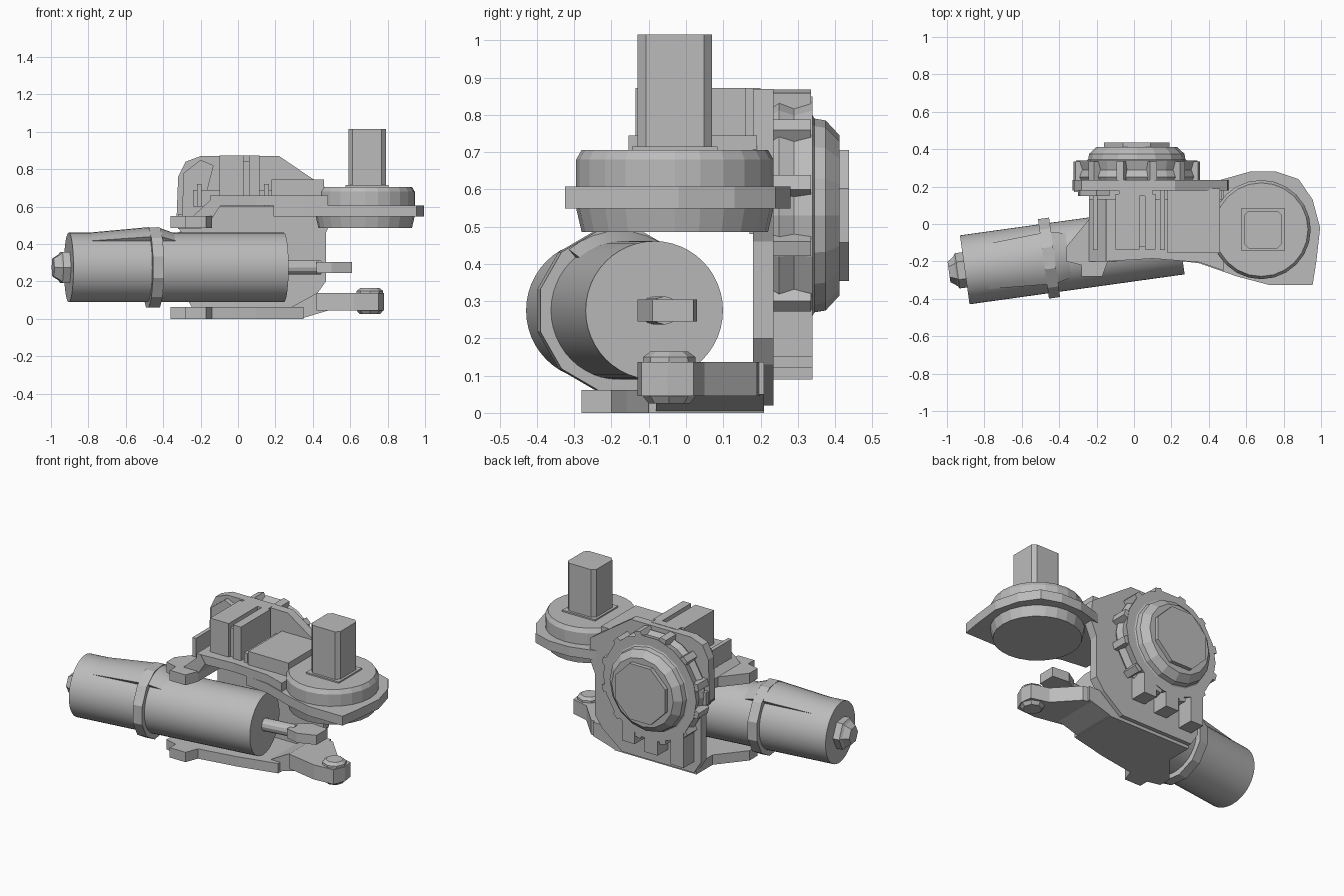
import bpy, bmesh, math
from mathutils import Matrix, Vector

cube = bpy.data.objects.get("Cube")
if cube:
    bpy.data.objects.remove(cube)

grey = bpy.data.materials.new("plain_grey")
grey.use_nodes = True
COLOUR = (0.5, 0.5, 0.5, 1)
grey.diffuse_color = COLOUR
grey.node_tree.nodes["Principled BSDF"].inputs["Base Color"].default_value = COLOUR


def finish(name, bm, smooth=False):
    bmesh.ops.recalc_face_normals(bm, faces=bm.faces)
    mesh = bpy.data.meshes.new(name)
    bm.to_mesh(mesh)
    bm.free()
    mesh.materials.append(grey)
    ob = bpy.data.objects.new(name, mesh)
    bpy.context.scene.collection.objects.link(ob)
    if smooth:
        bpy.ops.object.select_all(action="DESELECT")
        ob.select_set(True)
        bpy.context.view_layer.objects.active = ob
        bpy.ops.object.shade_smooth_by_angle(angle=math.radians(25))
    return ob


def loft(name, rings, smooth=False):
    """Skin a list of equal-sized point rings and cap both ends."""
    bm = bmesh.new()
    rows = [[bm.verts.new(p) for p in ring] for ring in rings]
    n = len(rows[0])
    for a, b in zip(rows, rows[1:]):
        for i in range(n):
            j = (i + 1) % n
            bm.faces.new((a[i], a[j], b[j], b[i]))
    bm.faces.new(rows[0])
    bm.faces.new(rows[-1])
    return finish(name, bm, smooth)


def plate(name, outline, z0, z1):
    return loft(name, [[(x, y, z) for x, y in outline] for z in (z0, z1)])


def upright(name, outline, y0, y1):
    return loft(name, [[(x, y, z) for x, z in outline] for y in (y0, y1)])


def box(name, x, y, z):
    return plate(name, [(x[0], y[0]), (x[1], y[0]), (x[1], y[1]), (x[0], y[1])], *z)


def turned(name, matrix, profile, sides, smooth=False, turn=0.0):
    """Turn (height, radius) pairs about the local z axis."""
    rings = []
    for h, r in profile:
        angles = [turn + math.tau * i / sides for i in range(sides)]
        rings.append([matrix @ Vector((r * math.cos(a), r * math.sin(a), h)) for a in angles])
    return loft(name, rings, smooth)


# Motor: local z runs along its tilted length
start, end = Vector((-0.905, -0.245, 0.275)), Vector((0.245, -0.085, 0.275))
axis = (end - start).normalized()
length = (end - start).length
motor = Matrix.Translation(start) @ axis.to_track_quat("Z", "Y").to_matrix().to_4x4()
turned("motor_body", motor, [(0, 0.186), (length, 0.186)], 48, True)
turned("motor_collar", motor, [(0.425, 0.222), (0.485, 0.222)], 12, turn=math.pi / 12)
turned("motor_tail", motor, [(-0.06, 0.065), (-0.04, 0.095), (0.01, 0.095)], 6)
turned("motor_tail_tip", motor, [(-0.085, 0.055), (-0.05, 0.08)], 6)
turned("motor_shaft", motor, [(length - 0.01, 0.038), (length + 0.2, 0.038)], 12, True)


# Shell swelling up to the collar, above the motor
def shell_ring(h, r):
    arc = [math.radians(a) for a in range(50, 131, 10)]
    side = Vector((-axis.y, axis.x, 0))
    centre = start + axis * h
    outer = [centre + side * math.cos(a) * r + Vector((0, 0, math.sin(a) * r)) for a in arc]
    inner = [centre + side * math.cos(a) * 0.17 + Vector((0, 0, math.sin(a) * 0.17)) for a in reversed(arc)]
    return outer + inner


loft("motor_shell", [shell_ring(0.1, 0.185), shell_ring(0.43, 0.215)], True)
loft("shell_relief", [shell_ring(0.48, 0.215), shell_ring(0.56, 0.186)], True)
plate("shaft_eye", [(0.42, -0.11), (0.5, -0.13), (0.61, -0.09), (0.61, 0.02), (0.5, 0.03), (0.42, -0.02)], 0.245, 0.305)

# Back plate carrying the round gear housing
upright("back_plate", [
    (-0.22, 0.02), (0.28, 0.02), (0.42, 0.13), (0.47, 0.2), (0.47, 0.46), (0.51, 0.55),
    (0.5, 0.68), (0.22, 0.87), (-0.2, 0.87), (-0.28, 0.84), (-0.32, 0.76),
    (-0.33, 0.5), (-0.27, 0.42), (-0.27, 0.1)], 0.18, 0.235)
hub = Matrix.Translation((0.015, 0, 0.53)) @ Matrix.Rotation(-math.pi / 2, 4, "X")
turned("housing_ring", hub, [(0.22, 0.305), (0.25, 0.325), (0.29, 0.31), (0.34, 0.325)], 18)
turned("housing_step", hub, [(0.33, 0.285), (0.345, 0.26), (0.375, 0.255), (0.412, 0.215)], 16)
turned("housing_cap", hub, [(0.4, 0.19), (0.437, 0.19)], 8, turn=math.pi / 8)

# Teeth around the housing rim, longer tabs hanging below
for i in range(12):
    m = hub @ Matrix.Rotation(math.tau * (i + 0.5) / 12, 4, "Z")
    corners = [(0.28, -0.035), (0.345, -0.02), (0.345, 0.02), (0.28, 0.035)]
    loft(f"housing_tooth_{i + 1}", [[m @ Vector((x, y, h)) for x, y in corners] for h in (0.23, 0.335)])
for i, x in enumerate((-0.22, -0.04, 0.12)):
    box(f"lower_tab_{i + 1}", (x, x + 0.09), (0.22, 0.34), (0.09 + 0.03 * i, 0.32))
box("side_tab", (-0.32, -0.2), (0.17, 0.26), (0.48, 0.56))

# Upper bracket: flat deck, bent shoulder and front foot
plate("upper_deck", [
    (-0.15, 0.2), (-0.15, -0.2), (0.1, -0.185), (0.35, -0.205), (0.48, -0.25), (0.48, 0.2)], 0.605, 0.66)
upright("deck_shoulder", [(-0.24, 0.49), (-0.17, 0.49), (-0.09, 0.61), (-0.12, 0.66), (-0.24, 0.55)], -0.2, 0.19)
foot = [(-0.22, 0.05), (-0.36, -0.12), (-0.36, -0.2), (-0.28, -0.22), (-0.28, -0.28),
        (-0.17, -0.28), (-0.14, -0.2), (-0.14, 0.05)]
plate("bracket_foot", foot, 0.485, 0.55)
box("deck_back_flange", (-0.24, 0.47), (0.13, 0.19), (0.6, 0.69))

# Output arm with its round boss
plate("output_arm", [
    (0.19, 0.23), (0.19, -0.19), (0.35, -0.21), (0.55, -0.28), (0.72, -0.325), (0.955, -0.325),
    (0.975, -0.2), (0.995, -0.02), (0.955, 0.13), (0.88, 0.24), (0.76, 0.28), (0.62, 0.28),
    (0.46, 0.235)], 0.548, 0.607)
boss = Matrix.Translation((0.68, -0.03, 0))
turned("output_boss", boss, [(0.485, 0.25), (0.55, 0.265), (0.68, 0.265), (0.706, 0.25)], 24)

# Square output post with notched corners
h, c = 0.1, 0.022
post = []
for sx, sy in ((1, 1), (-1, 1), (-1, -1), (1, -1)):
    pair = [(0.69 + sx * h, -0.03 + sy * (h - c)), (0.69 + sx * (h - c), -0.03 + sy * h)]
    post += pair if sx == sy else pair[::-1]
plate("output_post", post, 0.69, 1.015)
box("output_post_foot", (0.575, 0.805), (-0.145, 0.085), (0.69, 0.715))

# Blocks standing on the deck
box("deck_block", (0.18, 0.46), (-0.155, 0.19), (0.65, 0.745))
box("switch_block", (-0.1, 0.03), (-0.135, 0.16), (0.65, 0.872))
box("switch_groove", (0.02, 0.07), (-0.12, 0.16), (0.65, 0.84))
box("switch_block_side", (0.06, 0.115), (-0.135, 0.16), (0.65, 0.872))
box("switch_backing", (-0.08, 0.1), (0.15, 0.2), (0.65, 0.872))
for i, x in enumerate((-0.22, 0.14)):
    box(f"deck_rib_{i + 1}", (x, x + 0.025), (-0.14, 0.19), (0.6, 0.72))
upright("plate_gusset", [(-0.3, 0.55), (-0.2, 0.55), (-0.13, 0.82), (-0.2, 0.85), (-0.29, 0.78)], 0.15, 0.19)

# Lower bracket and its arm
lower = [(-0.22, 0.21), (-0.22, 0.05)] + foot[1:-1] + [(0.1, -0.16), (0.35, -0.1), (0.35, 0.21)]
plate("lower_plate", lower, 0, 0.062)
upright("lower_arm_ramp", [(0.28, 0.005), (0.35, 0.005), (0.5, 0.05), (0.5, 0.137), (0.42, 0.137), (0.28, 0.06)], -0.08, 0.21)
plate("lower_arm", [
    (0.42, 0.21), (0.42, -0.09), (0.62, -0.13), (0.75, -0.12), (0.78, -0.05),
    (0.77, 0.02), (0.66, 0.05), (0.53, 0.19)], 0.045, 0.137)
tip = Matrix.Translation((0.705, -0.045, 0))
turned("lower_arm_knuckle", tip, [(0.025, 0.055), (0.05, 0.075), (0.15, 0.07), (0.165, 0.05)], 8)
